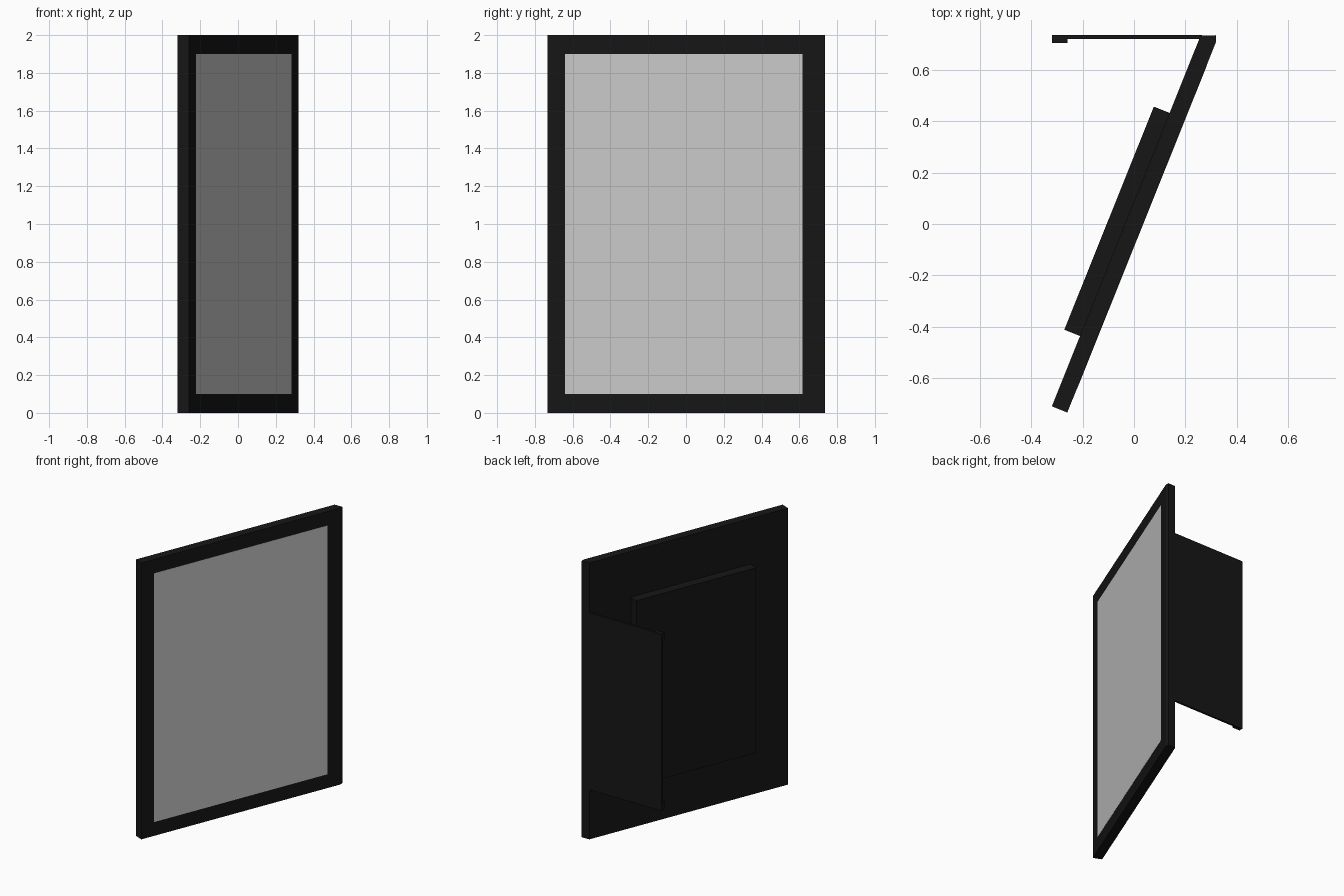
import bpy, bmesh, math
from mathutils import Vector

if "Cube" in bpy.data.objects:
    bpy.data.objects.remove(bpy.data.objects["Cube"])

black = bpy.data.materials.new("black_plastic")
black.diffuse_color = (0.008, 0.008, 0.008, 1)
black.use_nodes = True
black.node_tree.nodes["Principled BSDF"].inputs["Base Color"].default_value = black.diffuse_color
glass = bpy.data.materials.new("screen_grey")
glass.diffuse_color = (0.6, 0.6, 0.6, 1)
glass.use_nodes = True
glass.node_tree.nodes["Principled BSDF"].inputs["Base Color"].default_value = glass.diffuse_color

TILT = math.atan2(0.58, 1.445)
ALONG = Vector((math.sin(TILT), math.cos(TILT)))    # along the slab
OUT = Vector((math.cos(TILT), -math.sin(TILT)))     # towards the screen side


def prism(name, points, z0, z1, mat):
    """Extrude a plan outline from z0 to z1."""
    bm = bmesh.new()
    face = bm.faces.new([bm.verts.new((p[0], p[1], z0)) for p in points])
    up = bmesh.ops.extrude_face_region(bm, geom=[face])["geom"]
    bmesh.ops.translate(bm, vec=(0, 0, z1 - z0),
                        verts=[v for v in up if isinstance(v, bmesh.types.BMVert)])
    bmesh.ops.recalc_face_normals(bm, faces=bm.faces)
    mesh = bpy.data.meshes.new(name)
    bm.to_mesh(mesh)
    bm.free()
    mesh.materials.append(mat)
    obj = bpy.data.objects.new(name, mesh)
    bpy.context.collection.objects.link(obj)
    return obj


def tilted(u0, u1, n0, n1):
    """Plan rectangle in the tilted slab's own directions."""
    return [ALONG * u + OUT * n for u, n in ((u0, n0), (u1, n0), (u1, n1), (u0, n1))]


def rect(x0, x1, y0, y1):
    return [(x0, y0), (x1, y0), (x1, y1), (x0, y1)]


# Tilted slab, its hinge end squared off flush with the stand
slab = tilted(-0.778, 0.778, -0.0325, 0.0325)
slab.insert(2, Vector((0.32, 0.735)))
prism("frame_body", slab, 0, 2, black)

# Screen panel, flush in the front face with an even border
prism("screen", tilted(-0.678, 0.678, 0.02, 0.0335), 0.1, 1.9, glass)

# Raised housing on the back
prism("back_housing", tilted(-0.483, 0.453, -0.0985, -0.03), 0.33, 1.67, black)

# Thin stand leaf and its foot pads
prism("stand_leaf", rect(-0.32, 0.265, 0.72, 0.735), 0.36, 1.64, black)
for name, z in (("lower_foot_pad", 0.36), ("upper_foot_pad", 1.58)):
    prism(name, rect(-0.32, -0.258, 0.705, 0.72), z, z + 0.06, black)
